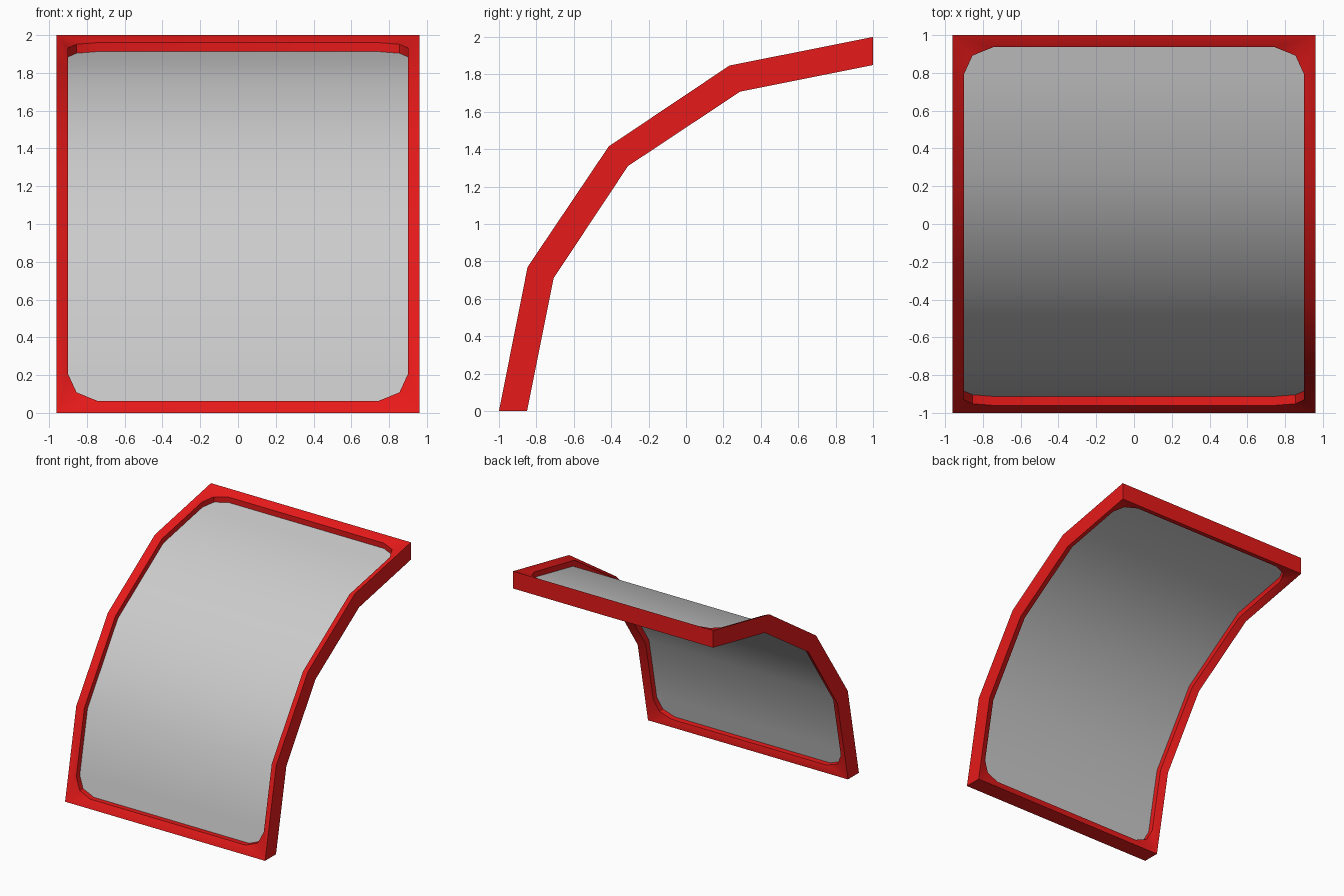
import bpy, bmesh, math

if "Cube" in bpy.data.objects:
    bpy.data.objects.remove(bpy.data.objects["Cube"])

# Side profile (y, z): outer and inner bends, bottom to top
OUTER = [(-1, 0), (-0.847, 0.77), (-0.413, 1.415), (0.232, 1.847), (1, 2)]
INNER = [(-0.85, 0), (-0.708, 0.71), (-0.31, 1.31), (0.29, 1.708), (1, 1.85)]

# Right half of each loop (x, position along the profile), matched one to one
OPENING = [(0.745, 0.084), (0.855, 0.143), (0.9, 0.273), (0.9, 1), (0.9, 2),
           (0.9, 3), (0.9, 3.727), (0.855, 3.857), (0.745, 3.916)]
BORDER = [(0.96, 0)] * 3 + [(0.96, 1), (0.96, 2), (0.96, 3)] + [(0.96, 4)] * 3


def point(x, t, depth):
    """Point on the bent sheet; depth 0 is the outer face, 1 the inner face."""
    i = min(int(t), 3)
    f = t - i

    def along(p, k):
        return p[i][k] * (1 - f) + p[i + 1][k] * f
    y, z = [along(OUTER, k) * (1 - depth) + along(INNER, k) * depth for k in (0, 1)]
    return (x, y, z)


def loop(bm, half, depth):
    """Closed vertex loop: right half going up, mirrored half coming down."""
    full = half + [(-x, t) for x, t in reversed(half)]
    return [bm.verts.new(point(x, t, depth)) for x, t in full]


def finish(bm, name, color=None):
    mesh = bpy.data.meshes.new(name)
    bm.to_mesh(mesh)
    bm.free()
    ob = bpy.data.objects.new(name, mesh)
    bpy.context.collection.objects.link(ob)
    if color:
        mat = bpy.data.materials.new(name + "_paint")
        mat.diffuse_color = color
        mat.use_nodes = True
        mat.node_tree.nodes["Principled BSDF"].inputs["Base Color"].default_value = mat.diffuse_color
        mesh.materials.append(mat)
    bpy.ops.object.select_all(action='DESELECT')
    ob.select_set(True)
    bpy.context.view_layer.objects.active = ob
    bpy.ops.object.shade_smooth_by_angle(angle=math.radians(30))


# Frame: border, dished lip and opening wall, on both faces
bm = bmesh.new()
rings = [loop(bm, BORDER, 0), loop(bm, OPENING, 0.18),
         loop(bm, OPENING, 0.82), loop(bm, BORDER, 1)]
n = len(rings[0])
for k in range(4):
    a, b = rings[k], rings[(k + 1) % 4]
    for i in range(n):
        j = (i + 1) % n
        bm.faces.new((a[i], a[j], b[j], b[i]))
bmesh.ops.remove_doubles(bm, verts=bm.verts, dist=0.0005)
bmesh.ops.recalc_face_normals(bm, faces=bm.faces)
finish(bm, "frame", (0.8, 0.01, 0.01, 1))

# Panel: thin bent sheet filling the opening at mid depth
bm = bmesh.new()
edge = loop(bm, OPENING, 0.5)
for i in range(len(OPENING) - 1):
    bm.faces.new((edge[i], edge[i + 1], edge[n - 2 - i], edge[n - 1 - i]))
finish(bm, "panel")
